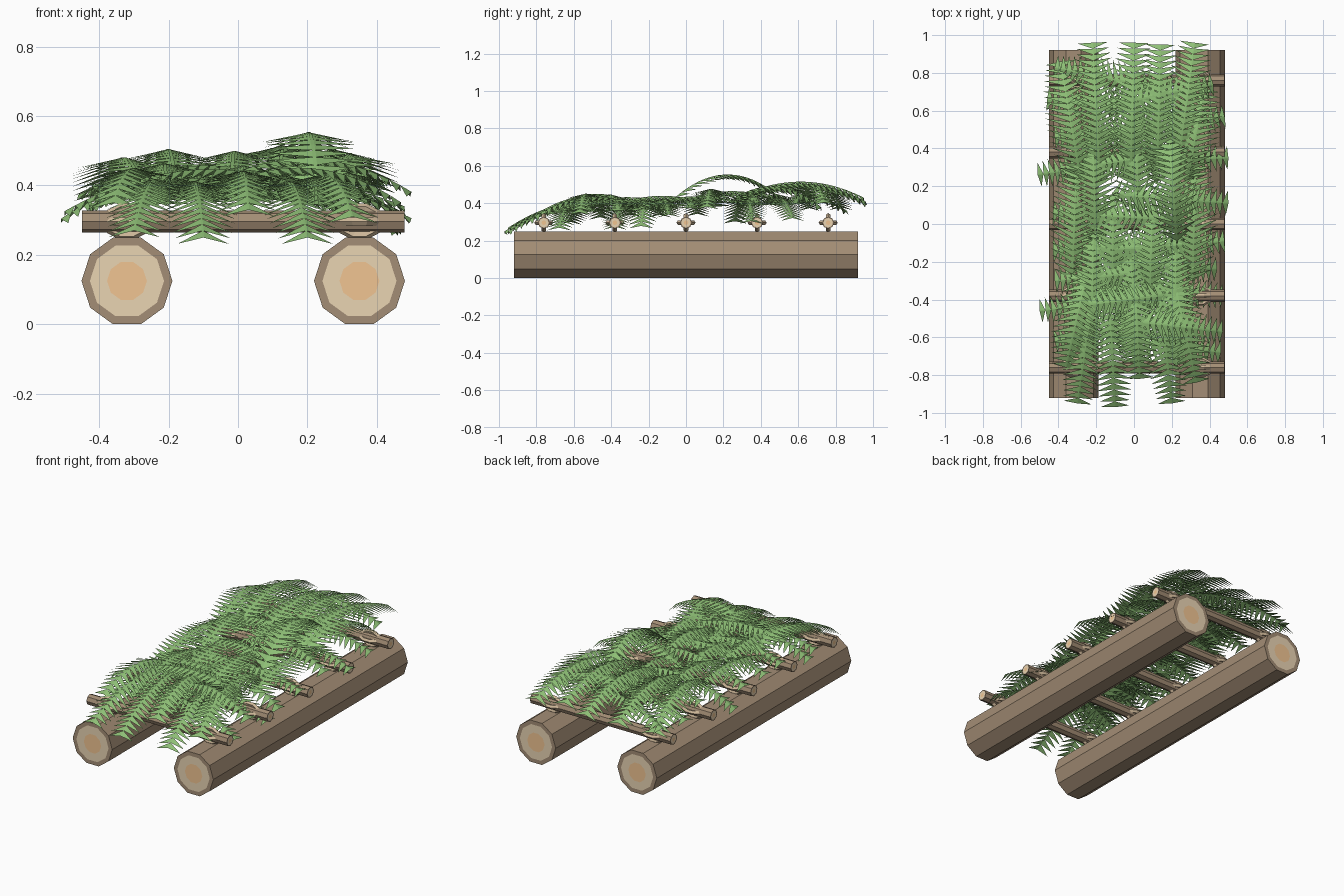
import bpy, bmesh, math, random
from mathutils import Vector, Matrix

if "Cube" in bpy.data.objects:
    bpy.data.objects.remove(bpy.data.objects["Cube"])

random.seed(4)


def material(name, rgb):
    m = bpy.data.materials.new(name)
    m.diffuse_color = (*rgb, 1)
    m.use_nodes = True
    m.node_tree.nodes["Principled BSDF"].inputs["Base Color"].default_value = m.diffuse_color
    return m


BARK = material("bark", (0.37, 0.27, 0.18))
WOOD = material("cut_wood", (0.82, 0.66, 0.45))
CORE = material("heart_wood", (0.88, 0.56, 0.29))
ROPE = material("lashing", (0.62, 0.48, 0.32))
LEAF = material("fern", (0.27, 0.52, 0.18))


def finish(name, bm, mats):
    me = bpy.data.meshes.new(name)
    bm.to_mesh(me)
    bm.free()
    for m in mats:
        me.materials.append(m)
    ob = bpy.data.objects.new(name, me)
    bpy.context.collection.objects.link(ob)
    return ob


def pole(name, radius, length, sides, basis, loc, rings):
    """Faceted log along local z, with growth rings inset in both cut ends."""
    bm = bmesh.new()
    bmesh.ops.create_cone(bm, cap_ends=True, segments=sides, radius1=radius,
                          radius2=radius, depth=length)
    caps = [f for f in bm.faces if abs(f.normal.z) > 0.9]
    for i, width in enumerate(rings):
        for f in caps:
            bmesh.ops.inset_region(bm, faces=[f], thickness=width, use_even_offset=True)
            f.material_index = i + 1
    ob = finish(name, bm, [BARK, WOOD, CORE])
    ob.matrix_world = Matrix.Translation(loc) @ basis


# Two long logs, resting on a flat face
along_y = Matrix.Rotation(math.radians(90), 4, 'X') @ Matrix.Rotation(math.radians(18), 4, 'Z')
along_x = Matrix.Rotation(math.radians(90), 4, 'Y')
LOG_X = (-0.32, 0.35)
for side, x in zip(("left", "right"), LOG_X):
    pole(side + "_log", 0.131, 1.84, 10, along_y, (x, 0, 0.125), (0.023, 0.047))

# Cross poles, each with a pair of crossed rings over each log
for i in range(5):
    y = (i - 2) * 0.38
    pole("cross_pole", 0.032, 0.93, 8, along_x, (0.015, y, 0.296), (0.006, 0.012))
    for x in LOG_X:
        for turn in (0, 90):
            bpy.ops.mesh.primitive_torus_add(
                major_segments=10, minor_segments=5, major_radius=0.041, minor_radius=0.013,
                location=(x, y, 0.296), rotation=(math.radians(turn), 0, 0))
            ob = bpy.context.object
            ob.name = "lashing"
            ob.scale.x = 1.35
            ob.data.materials.append(ROPE)


def frond(base, tip, arch, leaf):
    """Arched fern stem with paired, pointed leaflets."""
    base, tip = Vector(base), Vector(tip)
    bm = bmesh.new()
    n = max(8, int((tip - base).length / 0.031))

    def at(t):
        return base.lerp(tip, t) + Vector((0, 0, arch * 4 * t * (1 - t)))

    def face(*pts):
        bm.faces.new([bm.verts.new(p) for p in pts])

    for i in range(n):
        t = i / n
        a, b = at(t), at(t + 1 / n)
        fwd = (b - a).normalized()
        out = fwd.cross(Vector((0, 0, 1))).normalized()
        up = out.cross(fwd)
        w = out * 0.006 * (1 - 0.6 * t)
        face(a - w, a + w, b + w, b - w)
        # leaflets are longest in the middle and shrink toward the tip
        size = leaf * (0.55 + 0.45 * math.sin(math.pi * (0.15 + t * 0.85)))
        for s in (-1, 1):
            end = a + out * s * size * 0.88 + fwd * size * 0.5 - up * size * 0.22
            face(*((a, end, b) if s > 0 else (b, end, a)))
    finish("fern_frond", bm, [LEAF])


def jitter(a):
    return random.uniform(-a, a)


def bed(y):
    return 0.375 + 0.04 * y


# Sideways fronds reaching past the logs: tip x, tip y, base y
for tx, ty, by in ((0.48, 0.57, 0.44), (0.50, 0.35, 0.33), (0.50, 0.11, 0.16),
                   (0.48, -0.09, -0.15), (0.47, -0.38, -0.32), (0.47, -0.57, -0.50),
                   (0.46, -0.68, -0.60), (0.42, 0.74, 0.62), (0.44, -0.24, -0.2),
                   (-0.46, 0.66, 0.58), (-0.51, 0.26, 0.38), (-0.43, -0.14, -0.12),
                   (-0.50, -0.46, -0.36), (-0.43, 0.06, 0.02), (-0.42, -0.62, -0.5),
                   (-0.42, 0.46, 0.5), (-0.42, -0.3, -0.25), (-0.42, 0.83, 0.7)):
    s = 1 if tx > 0 else -1
    frond((-0.2 * s + jitter(0.1), by, bed(by)),
          (tx, ty, 0.34 + 0.05 * ty + jitter(0.06)), 0.08 + jitter(0.03), 0.12)

# Fronds drooping over the front end and lifting over the back end
for bx, tx, ty, tz in ((-0.20, -0.30, -0.95, 0.27), (-0.14, -0.10, -0.97, 0.25),
                       (0.12, 0.20, -0.95, 0.25), (0.20, 0.33, -0.84, 0.31),
                       (-0.25, -0.36, -0.76, 0.35), (0.0, 0.03, -0.82, 0.33)):
    frond((bx, -0.25, 0.38), (tx, ty, tz), 0.085, 0.14)
for bx, tx, ty, tz in ((-0.18, -0.22, 0.96, 0.41), (-0.02, 0.0, 0.96, 0.40),
                       (0.12, 0.14, 0.95, 0.43), (0.22, 0.32, 0.96, 0.41),
                       (-0.28, -0.39, 0.86, 0.36), (0.28, 0.37, 0.72, 0.38)):
    frond((bx, 0.22, 0.40), (tx, ty, tz), 0.10, 0.15)

# Lengthwise fronds filling the middle of the bed
for x, by, ty, arch in ((0.20, -0.12, 0.52, 0.16), (-0.20, -0.1, 0.5, 0.07),
                        (0.02, 0.0, 0.55, 0.06), (-0.32, -0.3, 0.3, 0.05),
                        (0.32, -0.3, 0.3, 0.05), (0.0, -0.75, -0.1, 0.05),
                        (-0.2, -0.7, -0.05, 0.06), (0.21, -0.75, -0.1, 0.05),
                        (-0.1, -0.4, 0.15, 0.05), (0.1, -0.45, 0.1, 0.06)):
    frond((x + jitter(0.03), by, bed(by)), (x + jitter(0.03), ty, bed(ty) + 0.02), arch, 0.15)
